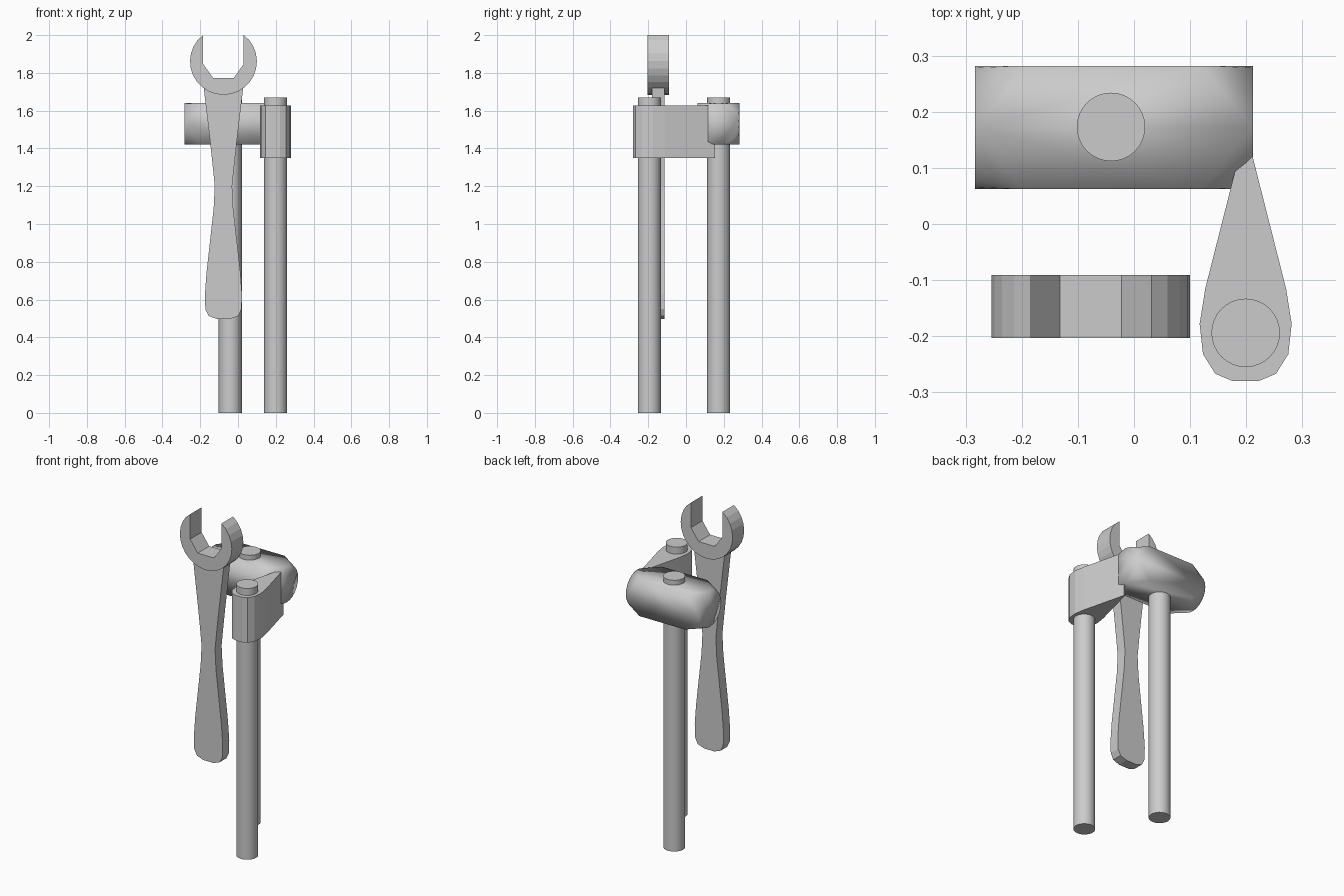
import bpy, bmesh, math

if "Cube" in bpy.data.objects:
    bpy.data.objects.remove(bpy.data.objects["Cube"])


def finish(name, bm, smooth=None):
    bmesh.ops.recalc_face_normals(bm, faces=bm.faces[:])
    me = bpy.data.meshes.new(name)
    bm.to_mesh(me)
    bm.free()
    ob = bpy.data.objects.new(name, me)
    bpy.context.collection.objects.link(ob)
    if smooth:
        bpy.ops.object.select_all(action='DESELECT')
        ob.select_set(True)
        bpy.context.view_layer.objects.active = ob
        bpy.ops.object.shade_smooth_by_angle(angle=math.radians(smooth))
    return ob


def prism(name, points, offset, smooth=None):
    """Extrude a closed outline of 3D points along an offset vector."""
    bm = bmesh.new()
    face = bm.faces.new([bm.verts.new(p) for p in points])
    ext = bmesh.ops.extrude_face_region(bm, geom=[face])
    verts = [g for g in ext["geom"] if isinstance(g, bmesh.types.BMVert)]
    bmesh.ops.translate(bm, verts=verts, vec=offset)
    return finish(name, bm, smooth)


def mirrored(half):
    """Close a (half width, position) outline symmetrically."""
    return half + [(-w, p) for w, p in reversed(half) if w > 0]


def rod(name, x, y, top, radius=0.061, n=32):
    ring = [(x + radius * math.cos(2 * math.pi * i / n),
             y + radius * math.sin(2 * math.pi * i / n), 0) for i in range(n)]
    return prism(name, ring, (0, 0, top), 30)


# Round wooden handles
rod("mallet_handle", -0.041, 0.173, 1.67)
rod("axe_handle", 0.199, -0.194, 1.67)

# Axe head: teardrop plan tapering to a vertical cutting edge
axe = mirrored([(0.023, -0.28), (0.054, -0.267), (0.076, -0.232), (0.082, -0.178),
                (0.072, -0.115), (0.004, 0.153)])
prism("axe_head", [(0.199 + w, y, 1.35) for w, y in axe], (0, 0, 0.277))

# Mallet head: square middle blending into round striking faces
bm = bmesh.new()
cy, cz, r = 0.172, 1.53, 0.11
for x in (-0.283, 0.212):
    for i in range(24):
        a = 2 * math.pi * i / 24
        bm.verts.new((x, cy + r * math.cos(a), cz + r * math.sin(a)))
for x in (-0.19, 0.12):
    for sy in (-1, 1):
        for sz in (-1, 1):
            bm.verts.new((x, cy + sy * r, cz + sz * r))
bmesh.ops.convex_hull(bm, input=bm.verts[:])
finish("mallet_head", bm, 180)

# Wrench jaw: open ring with a hexagonal mouth
wx, wz, wr, gap = -0.077, 1.861, 0.177, 0.107
start = math.atan2(0.139, gap)
sweep = math.pi + 2 * start
jaw = []
for i in range(23):
    a = start - sweep * i / 22
    jaw.append((wr * math.cos(a), wr * math.sin(a)))
jaw[0], jaw[-1] = (gap, 0.139), (-gap, 0.139)
jaw += [(-gap, -0.015), (-0.055, -0.087), (0.055, -0.087), (gap, -0.015)]
prism("wrench_jaw", [(wx + u, -0.203, wz + v) for u, v in jaw], (0, 0.112, 0))

# Wrench handle: waisted flat bar running up into the jaw
bar = mirrored([(0.035, 0.497), (0.078, 0.513), (0.096, 0.55), (0.098, 0.63),
                (0.089, 0.75), (0.07, 0.92), (0.052, 1.08), (0.046, 1.20),
                (0.055, 1.29), (0.07, 1.43), (0.106, 1.735)])
prism("wrench_handle", [(wx + w, -0.179, z) for w, z in bar], (0, 0.064, 0))
